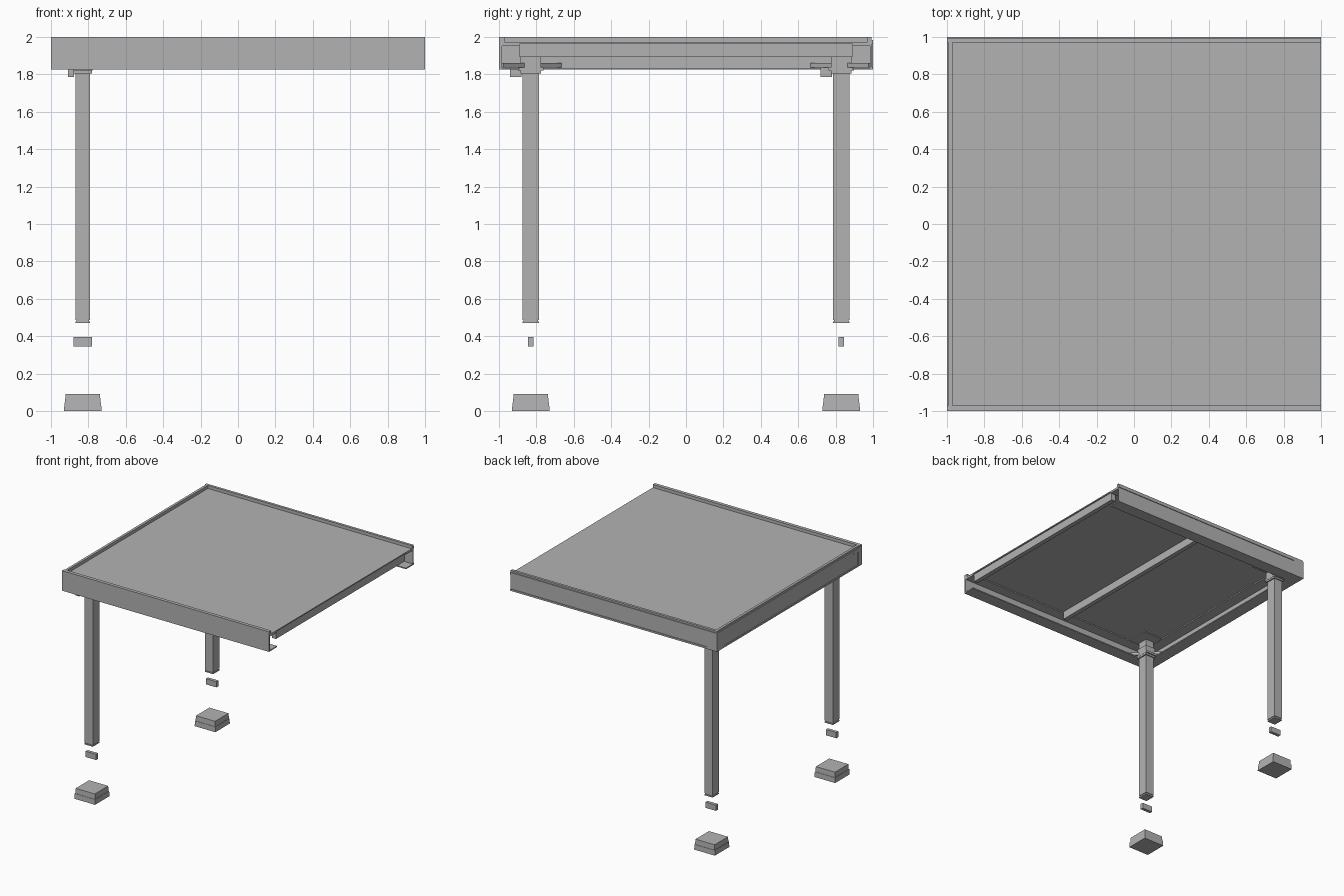
import bpy
import bmesh
import math
from mathutils import Matrix, Vector

old = bpy.data.objects.get("Cube")
if old:
    bpy.data.objects.remove(old, do_unlink=True)

# One flat colour for the whole structure
grey = bpy.data.materials.new("plain_grey")
grey.use_nodes = True
tone = (0.45, 0.45, 0.45, 1)
grey.diffuse_color = tone
grey.node_tree.nodes["Principled BSDF"].inputs["Base Color"].default_value = tone


def make(name, boxes, turn=0, taper=1):
    """Join boxes given as (x0, x1, y0, y1, z0, z1) into one object."""
    bm = bmesh.new()
    for x0, x1, y0, y1, z0, z1 in boxes:
        centre = Vector((x0 + x1, y0 + y1, z0 + z1)) / 2
        m = (Matrix.Translation(centre) @ Matrix.Rotation(turn, 4, "Z")
             @ Matrix.Diagonal((x1 - x0, y1 - y0, z1 - z0, 1)))
        new = bmesh.ops.create_cube(bm, size=1, matrix=m)["verts"]
        for v in new:
            if v.co.z > centre.z:
                v.co.x = centre.x + (v.co.x - centre.x) * taper
                v.co.y = centre.y + (v.co.y - centre.y) * taper
    mesh = bpy.data.meshes.new(name)
    bm.to_mesh(mesh)
    bm.free()
    mesh.materials.append(grey)
    obj = bpy.data.objects.new(name, mesh)
    bpy.context.collection.objects.link(obj)
    return obj


def block(x, y, hx, hy, z0, z1):
    return (x - hx, x + hx, y - hy, y + hy, z0, z1)


def beam(name, profile, start, end, angle):
    """Extrude a (inward, height) section along a side of the roof."""
    bm = bmesh.new()
    ring = [bm.verts.new((start, -1 + a, z)) for a, z in profile]
    face = bm.faces.new(ring)
    out = bmesh.ops.extrude_face_region(bm, geom=[face])["geom"]
    verts = [v for v in out if isinstance(v, bmesh.types.BMVert)]
    bmesh.ops.translate(bm, verts=verts, vec=(end - start, 0, 0))
    bmesh.ops.rotate(bm, verts=bm.verts[:], matrix=Matrix.Rotation(angle, 3, "Z"))
    bmesh.ops.recalc_face_normals(bm, faces=bm.faces[:])
    mesh = bpy.data.meshes.new(name)
    bm.to_mesh(mesh)
    bm.free()
    mesh.materials.append(grey)
    bpy.context.collection.objects.link(bpy.data.objects.new(name, mesh))


LOW, HIGH, SHELF = 1.825, 2.0, 1.963

# Channels that open inward, with an upstanding rim around the deck
inside = [(0.03, HIGH), (0.03, SHELF), (0.11, SHELF), (0.11, SHELF - 0.01),
          (0.015, SHELF - 0.01), (0.015, LOW + 0.01), (0.11, LOW + 0.01), (0.11, LOW)]
plain = [(0, LOW), (0, HIGH)] + inside
ribbed = [(0, LOW), (0, LOW + 0.015), (0.006, LOW + 0.015), (0.006, SHELF),
          (0, SHELF), (0, 1.985), (0.008, 1.985), (0.008, HIGH)] + inside
beam("front_beam", plain, -1, 1, 0)
beam("back_beam", ribbed, -1, 1, math.pi)
beam("side_beam", ribbed, -0.985, 0.985, -math.pi / 2)

# Corner cover plates on the ribbed channels
make("corner_plates", [
    (-1, -0.9, 0.993, 1, LOW, SHELF),
    (-1, -0.993, 0.9, 1, LOW, SHELF),
    (-1, -0.993, -1, -0.95, LOW, SHELF),
])

# Roof sheet and the joists under it
make("deck", [(-0.97, 1, -0.97, 0.97, SHELF, 1.973)])
for name, x in (("middle_joist", 0), ("end_joist", 0.97)):
    make(name, [block(x, 0, 0.02, 0.89, 1.893, SHELF)])

# Post assemblies at the two supported corners
X = -0.83
for label, side in (("front", -1), ("back", 1)):
    y = 0.83 * side
    make(label + "_leg", [
        block(X, y, 0.04, 0.045, 0.47, 0.48),
        block(X, y, 0.034, 0.039, 0.48, 0.488),
        block(X, y, 0.04, 0.045, 0.488, 1.82),
    ])
    make(label + "_leg_cap", [
        block(X, y, 0.05, 0.055, 1.805, 1.82),
        block(X, y, 0.052, 0.067, 1.82, 1.837),
        block(X, y, 0.05, 0.055, 1.837, 1.893),
        block(X, y, 0.04, 0.045, 1.893, 1.955),
    ])
    make(label + "_top_plate", [block(-0.8, 0.8 * side, 0.1, 0.1, 1.955, SHELF)])
    make(label + "_corner_strap", [block(X, y, 0.22, 0.012, 1.836, 1.86)],
         turn=side * math.pi / 4)
    edge = y - 0.08
    make(label + "_strap_end", [block(-0.893, edge, 0.017, 0.03, 1.785, 1.838)])

    # Loose spacer and two-layer footing below each post
    make(label + "_spacer", [block(X, y, 0.05, 0.014, 0.345, 0.395)])
    make(label + "_footing_base", [block(X, y, 0.1, 0.1, 0, 0.045)], taper=0.98)
    make(label + "_footing_top", [block(X, y, 0.095, 0.095, 0.045, 0.09)], taper=0.97)
